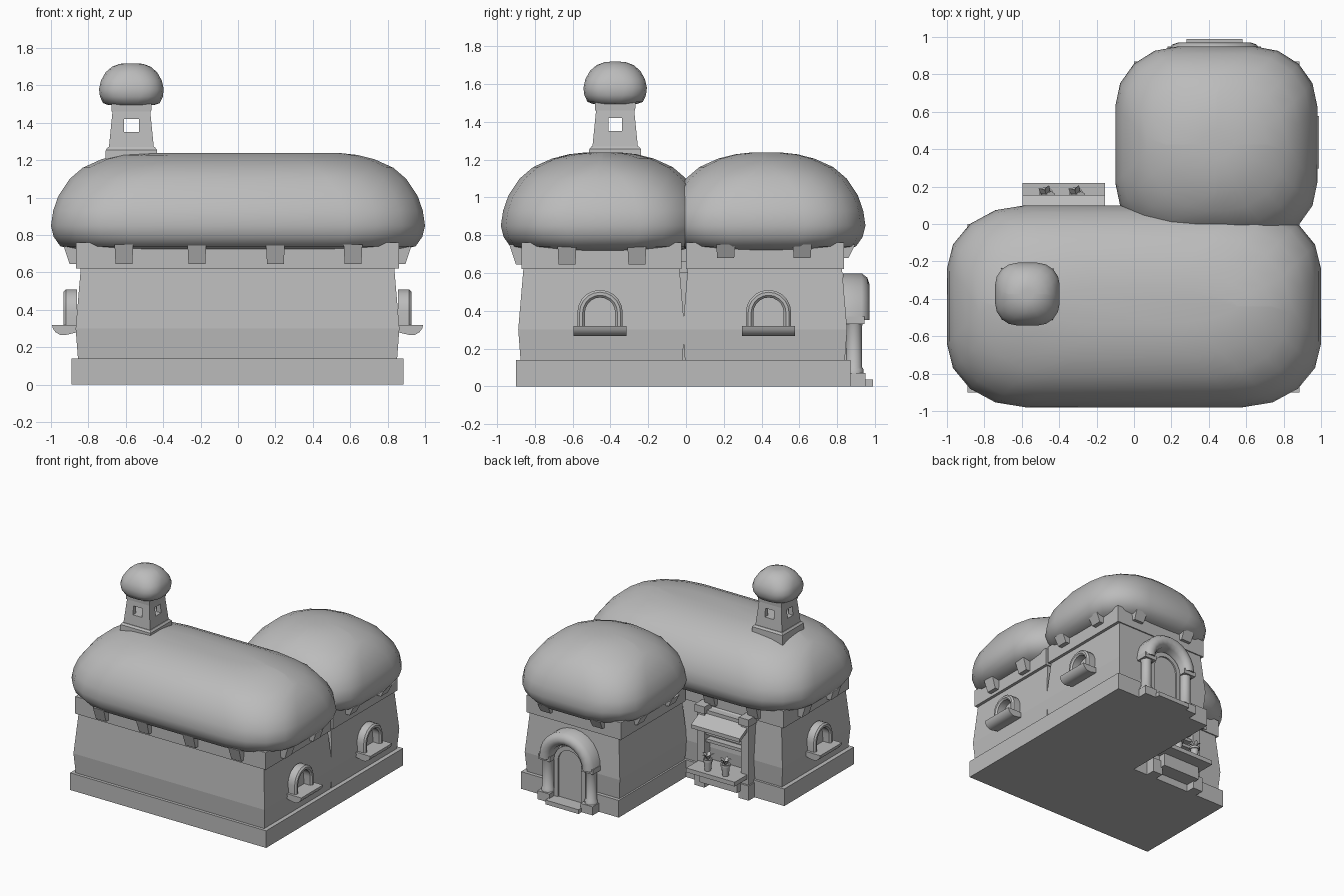
import bpy, bmesh, math
from mathutils import Vector

if "Cube" in bpy.data.objects:
    bpy.data.objects.remove(bpy.data.objects["Cube"])

stone = bpy.data.materials.new("plain_grey")
stone.diffuse_color = (0.5, 0.5, 0.5, 1)
stone.use_nodes = True
stone.node_tree.nodes["Principled BSDF"].inputs["Base Color"].default_value = stone.diffuse_color
EAST, NORTH, WEST = math.pi / 2, math.pi, -math.pi / 2


def finish(name, bm, loc=(0, 0, 0), rot=0, smooth=None):
    bmesh.ops.recalc_face_normals(bm, faces=bm.faces[:])
    me = bpy.data.meshes.new(name)
    bm.to_mesh(me)
    bm.free()
    me.materials.append(stone)
    ob = bpy.data.objects.new(name, me)
    bpy.context.collection.objects.link(ob)
    ob.location, ob.rotation_euler = loc, (0, 0, rot)
    if smooth:
        bpy.ops.object.select_all(action='DESELECT')
        bpy.context.view_layer.objects.active = ob
        ob.select_set(True)
        bpy.ops.object.shade_smooth_by_angle(angle=math.radians(smooth))
    return ob


def loft(name, rings, **kw):
    """Skin a stack of equal closed rings and cap both ends."""
    bm = bmesh.new()
    rows = [[bm.verts.new(p) for p in r] for r in rings]
    n = len(rows[0])
    for a, b in zip(rows, rows[1:]):
        for i in range(n):
            j = (i + 1) % n
            bm.faces.new((a[i], a[j], b[j], b[i]))
    bm.faces.new(rows[0][::-1])
    bm.faces.new(rows[-1])
    return finish(name, bm, **kw)


def rect(x0, x1, y0, y1, z):
    return [(x0, y0, z), (x1, y0, z), (x1, y1, z), (x0, y1, z)]


def box(name, x0, x1, y0, y1, z0, z1, **kw):
    return loft(name, [rect(x0, x1, y0, y1, z0), rect(x0, x1, y0, y1, z1)], **kw)


def round_ring(hx, hy, rx, ry, z, n=4):
    rx, ry = min(rx, hx * .98), min(ry, hy * .98)
    pts = []
    for q, (sx, sy) in enumerate(((1, 1), (-1, 1), (-1, -1), (1, -1))):
        for k in range(n + 1):
            a = (q + k / n) * math.pi / 2
            pts.append((sx * (hx - rx) + rx * math.cos(a), sy * (hy - ry) + ry * math.sin(a), z))
    return pts


def pillow(name, cx, cy, hx, hy, rx, ry, profile):
    """Puffy rounded block from (inset, height) pairs."""
    return loft(name, [round_ring(hx - i, hy - i, rx, ry, z) for i, z in profile],
                loc=(cx, cy, 0), smooth=50)


def arch(name, r, zc, zb, section, loc, rot, n=10):
    """Sweep a (radial, outward) section over a half circle with straight legs."""
    def at(c, s, z):
        return [((r + o) * c, -d, z + (r + o) * s) for o, d in section]
    st = [at(1, 0, zb)] + [at(math.cos(math.pi * k / n), math.sin(math.pi * k / n), zc)
                           for k in range(n + 1)] + [at(-1, 0, zb)]
    return loft(name, st, loc=loc, rot=rot, smooth=40)


def lathe(name, profile, x, y, n=12):
    return loft(name, [[(r * math.cos(2 * math.pi * i / n), r * math.sin(2 * math.pi * i / n), z)
                        for i in range(n)] for r, z in profile], loc=(x, y, 0), smooth=40)


# Plinth, L-shaped
plan = [(-.89, -.9), (.885, -.9), (.885, .87), (0, .87), (0, 0), (-.89, 0)]
loft("plinth", [[(x, y, z) for x, y in plan] for z in (0, .14)])

# Bulging walls and the band under each roof
for tag, x0, x1, y0, y1 in (("main", -.84, .835, -.86, -.035), ("wing", .03, .835, .01, .825)):
    loft(tag + "_walls", [rect(x0 - b, x1 + b, y0 - b, y1 + b, z)
                          for b, z in ((.015, .13), (.028, .30), (0, .63))])
    box(tag + "_band", x0 - .025, x1 + .025, y0 - .01, y1 + .01, .62, .76)

# Puffy roofs
dome = [(.13, .72), (.05, .74), (.015, .79), (0, .85), (.012, .93), (.04, 1.01),
        (.10, 1.10), (.17, 1.16), (.27, 1.205), (.36, 1.228), (.45, 1.238)]
pillow("main_roof", 0, -.44, 1, .54, .42, .34, dome)
pillow("wing_roof", .44, .425, .54, .525, .34, .32, dome)


# Tapered corbels under the eaves
def corbel(x, y, rot, z0=.645):
    loft("corbel", [rect(-.045, .045, -.03, .03, z0), rect(-.05, .05, -.065, .03, .75)],
         loc=(x, y, 0), rot=rot)


for x in (-.61, -.22, .20, .615):
    corbel(x, -.87, 0)
for y in (-.63, -.26):
    corbel(.865, y, EAST)
    corbel(-.87, y, WEST)
for y in (.21, .615):
    corbel(.865, y, EAST, .68)
    corbel(.01, y, WEST, .68)
for x in (-.61, -.22):
    corbel(x, -.03, NORTH)
for x in (.2, .67):
    corbel(x, .83, NORTH, .68)


# Arched windows with half-round sills
def window(x, y, rot):
    arch("window_frame", .1, .39, .31, [(-.02, 0), (-.02, .06), (-.008, .072), (.008, .072),
                                        (.02, .06), (.02, 0)], (x, y, 0), rot)
    prof = [(0, .32), (.135, .32), (.13, .30), (.115, .28), (.09, .266), (.06, .266), (0, .28)]
    loft("window_sill", [[(u, -d, z) for d, z in prof] for u in (-.14, .14)],
         loc=(x, y, 0), rot=rot, smooth=40)


window(.855, -.455, EAST)
window(.855, .437, EAST)
window(-.86, -.455, WEST)

# Arched doorway with columns and step
DX = .43
arch("door_arch", .195, .35, .36, [(-.05, 0), (-.05, .10), (-.03, .13), (0, .14), (.03, .13),
                                   (.053, .10), (.053, 0)], (DX, .83, 0), NORTH, 12)
arch("door_inner_frame", .125, .33, .03, [(-.018, 0), (-.018, .06), (.018, .06), (.018, 0)],
     (DX, .83, 0), NORTH)
leaf = [(.112 * math.cos(math.pi * k / 10), .33 + .112 * math.sin(math.pi * k / 10)) for k in range(11)]
leaf = [(.112, .03)] + leaf + [(-.112, .03)]
loft("door_leaf", [[(DX + u, y, z) for u, z in leaf] for y in (.82, .878)])
for s in (-1, 1):
    x = DX + s * .195
    lathe("door_column", [(.05, .05), (.05, .09), (.042, .1), (.042, .32), (.048, .34)], x, .89)
    box("column_foot", x - .055, x + .055, .83, .95, 0, .07)
    box("column_capital", x - .055, x + .055, .82, .945, .33, .37)
box("door_step", DX - .15, DX + .15, .85, .99, 0, .035)

# Shop front: posts, lintel, sloped awning, shelves, counter
SX = -.375
for s in (-1, 1):
    x = SX + s * .2
    box("shop_post", x - .035, x + .035, -.06, .06, 0, .62)
    box("post_cap", x - .045, x + .045, -.06, .075, .6, .66)
    box("post_foot", x - .045, x + .045, -.03, .075, 0, .12)
box("shop_lintel", SX - .2, SX + .2, -.05, .04, .57, .62)
loft("awning", [[(x, -.03, .60), (x, .155, .50), (x, .155, .53), (x, -.03, .63)]
                for x in (SX - .22, SX + .22)])
for z in (.36, .42, .48):
    box("shelf", SX - .17, SX + .17, -.05, .04, z, z + .025)
box("counter", SX - .22, SX + .22, -.04, .22, .165, .2)
box("counter_base", SX - .17, SX + .17, -.04, .12, .06, .17)

# Potted plants
for x in (-.47, -.31):
    lathe("pot", [(.024, .2), (.032, .275), (.038, .277), (.038, .295), (.028, .295), (.026, .285)], x, .16)
    for k in range(5):
        a = k * math.tau / 5
        bm = bmesh.new()
        c, s = math.cos(a), math.sin(a)
        tri = [(0, -.008, 0), (0, .008, 0), (.028, .014, .045), (.05, 0, .05), (.028, -.014, .045)]
        bm.faces.new([bm.verts.new((u * c - v * s, u * s + v * c, w)) for u, v, w in tri])
        finish("leaf", bm, loc=(x, .16, .285))

# Chimney: foot, shaft with openings on all sides, neck and puffy cap
CX, CY = -.57, -.375


def sq(h, z):
    return rect(CX - h, CX + h, CY - h, CY + h, z)


loft("chimney_foot", [sq(.14, 1.17), sq(.137, 1.255), sq(.125, 1.27)])
shaft = loft("chimney_shaft", [sq(.122, 1.25), sq(.1, 1.47)])
for wx, wy in ((.04, .3), (.3, .035), (.07, .07)):
    cut = box("chimney_cutter", CX - wx, CX + wx, CY - wy, CY + wy, 1.35, 1.42)
    cut.hide_render = True
    cut.hide_set(True)
    mod = shaft.modifiers.new("opening", 'BOOLEAN')
    mod.operation, mod.object, mod.solver = 'DIFFERENCE', cut, 'EXACT'
loft("chimney_neck", [sq(.106, 1.46), sq(.108, 1.51)])
pillow("chimney_cap", CX, CY, .173, .168, .12, .12,
       [(.05, 1.495), (.022, 1.505), (.005, 1.54), (0, 1.58), (.01, 1.625),
        (.035, 1.67), (.07, 1.7), (.11, 1.715), (.14, 1.718)])
